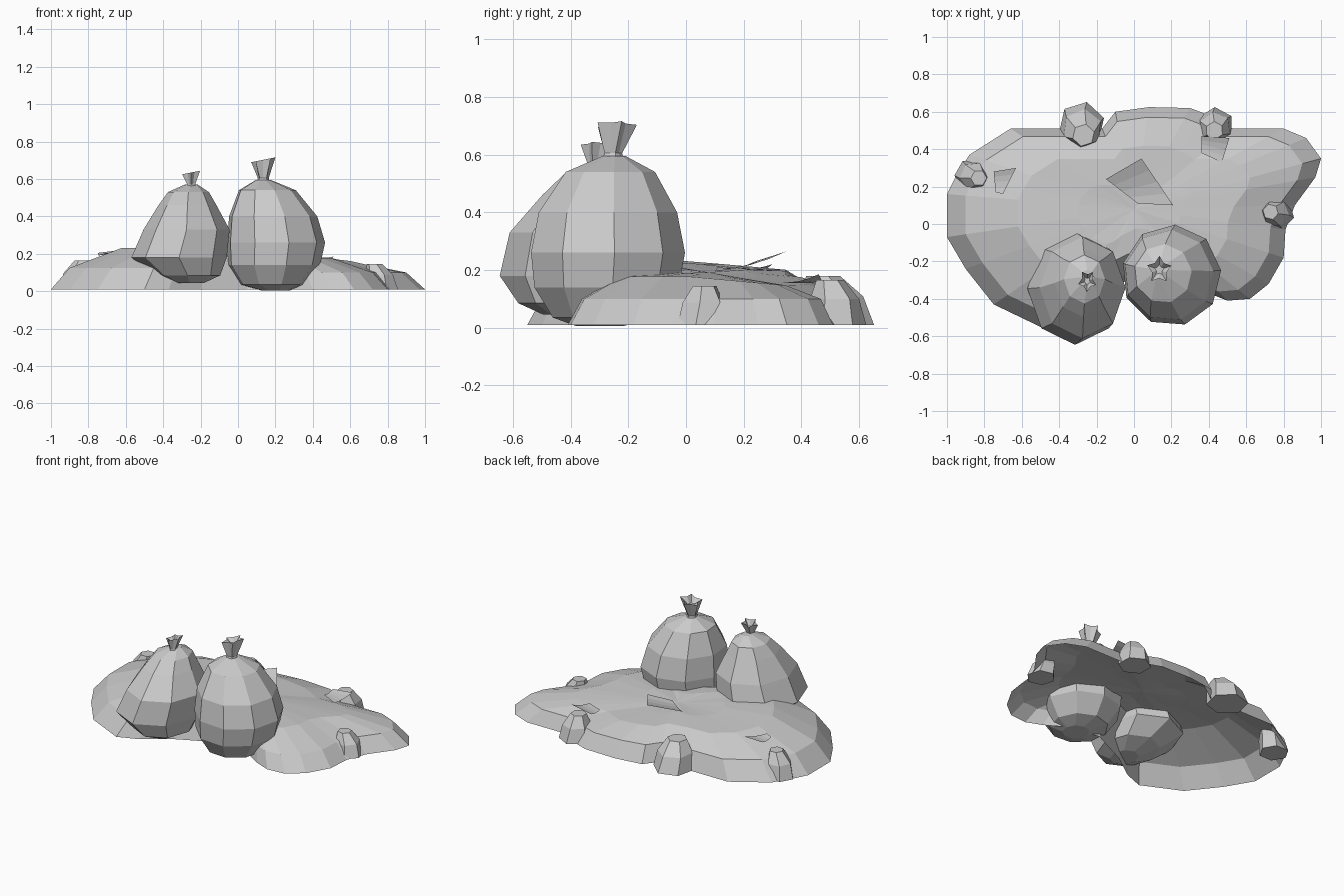
import bpy, bmesh, math
from mathutils import Vector

if "Cube" in bpy.data.objects:
    bpy.data.objects.remove(bpy.data.objects["Cube"])


def make(name, bm):
    me = bpy.data.meshes.new(name)
    bm.to_mesh(me)
    bm.free()
    ob = bpy.data.objects.new(name, me)
    bpy.context.collection.objects.link(ob)
    return ob


def loft(name, rings, cap_start=False, cap_end=False, tip=None):
    """Skin a stack of equal-length closed loops."""
    bm = bmesh.new()
    loops = [[bm.verts.new(p) for p in r] for r in rings]
    n = len(rings[0])
    for a, b in zip(loops, loops[1:]):
        for i in range(n):
            j = (i + 1) % n
            bm.faces.new((a[i], a[j], b[j], b[i]))
    if cap_start:
        bm.faces.new(loops[0][::-1])
    if cap_end:
        bm.faces.new(loops[-1])
    if tip:
        t = bm.verts.new(tip)
        for i in range(n):
            bm.faces.new((loops[-1][i], loops[-1][(i + 1) % n], t))
    return make(name, bm)


def ring(cx, cy, z, r, n, phase=0.0, sy=1.0, star=1.0, tilt=0.0):
    pts = []
    for i in range(n):
        a = phase + 2 * math.pi * i / n
        k = r * (star if i % 2 else 1)
        x, y = k * math.cos(a), k * sy * math.sin(a)
        pts.append(Vector((cx + x, cy + y, z + tilt * x)))
    return pts


# Dirt mound: open-bottomed shell from a lumpy outline, counter-clockwise
outline = [(-1.0, -.07), (-.9, -.24), (-.75, -.43), (-.5, -.55), (-.37, -.5),
           (-.2, -.38), (.05, -.26), (.25, -.28), (.4, -.37), (.5, -.41),
           (.62, -.40), (.72, -.32), (.8, -.18), (.81, -.03), (.86, .1),
           (.97, .25), (1.0, .35), (.92, .46), (.8, .51), (.53, .51),
           (.38, .59), (.30, .62), (.08, .625), (-.1, .6), (-.17, .51),
           (-.42, .51), (-.66, .51), (-.88, .37), (-.95, .26), (-1.0, .16)]


def mound_ring(s, z_right, z_left, fall=0.0):
    """Scaled outline; the left is higher and the top falls away to the back."""
    pts = []
    for x, y in outline:
        t = min(1, max(0, .5 - x))
        py = .08 + (y - .08) * s
        z = z_right + (z_left - z_right) * t - fall * max(0, py)
        pts.append(Vector((x * s, py, z)))
    return pts


loft("dirt_mound", [mound_ring(1, .01, .01), mound_ring(.9, .1, .125),
                    mound_ring(.62, .178, .232, .09), mound_ring(.3, .19, .225, .1)],
     tip=(0, .08, .192))


# Rubbish bags: (z, centre x, centre y, radius) rings from base to neck
def bag(name, rings, n, phase, sy):
    loft(name, [ring(x, y, z, r, n, phase, sy) for z, x, y, r in rings], True, True)


bag("right_bag", [(.005, .2, -.30, .08), (.035, .185, -.29, .175), (.14, .19, -.28, .25),
                  (.26, .2, -.275, .267), (.40, .185, -.275, .24), (.54, .155, -.265, .155),
                  (.595, .135, -.25, .04)], 9, .1, 1.02)
bag("left_bag", [(.045, -.26, -.4, .08), (.085, -.27, -.375, .175), (.18, -.315, -.345, .255),
                 (.33, -.275, -.34, .23), (.46, -.27, -.315, .155), (.53, -.265, -.295, .11),
                 (.57, -.25, -.285, .035)], 8, 0, 1.18)


# Gathered tops: flared pleated cones with a sunken middle
def knot(name, x, y, z, h, r, sy, phase):
    loft(name, [ring(x, y, z - .02, r * .55, 10, phase, sy),
                ring(x, y, z + .01, r * .45, 10, phase, sy, .8),
                ring(x, y + .01, z + h, r, 10, phase, sy, .6, .2),
                ring(x, y + .01, z + h - .03, r * .4, 10, phase, sy, .6)],
         True, True)


knot("right_bag_knot", .135, -.255, .595, .108, .068, 1.1, .3)
knot("left_bag_knot", -.25, -.315, .56, .075, .05, 1.2, .9)

# Rocks round the rim, leaning inward: x, y, radius, height, lean x, lean y
rocks = [(-.28, .53, .125, .18, .01, -.055), (.435, .525, .1, .165, -.005, -.025),
         (.77, .055, .088, .145, -.04, .01), (-.87, .26, .09, .165, .04, -.015)]
for i, (x, y, r, h, lx, ly) in enumerate(rocks):
    ph = 1.3 * i + .3
    loft(f"rock_{i + 1}", [ring(x, y, .01, r, 6, ph),
                           ring(x + lx * .4, y + ly * .4, h * .6, r * .86, 6, ph + .1),
                           ring(x + lx, y + ly, h, r * .48, 6, ph)], True, True)


# Loose scraps: curled sheets spanned between two edges
def scrap(name, a0, a1, b0, b1, sag, steps=4):
    bm = bmesh.new()
    rows = []
    for i in range(steps + 1):
        t = i / steps
        d = Vector((0, 0, -sag * 4 * t * (1 - t)))
        rows.append([bm.verts.new(Vector(p).lerp(Vector(q), t) + d)
                     for p, q in ((a0, b0), (a1, b1))])
    for p, q in zip(rows, rows[1:]):
        bm.faces.new((p[0], p[1], q[1], q[0]))
    make(name, bm)


scrap("large_scrap", (.02, .11, .21), (.21, .10, .195), (-.15, .24, .23), (.04, .35, .265), .012)
scrap("left_scrap", (-.70, .16, .205), (-.74, .17, .195), (-.63, .30, .22), (-.75, .28, .205), .008)
scrap("right_scrap", (.47, .33, .155), (.36, .38, .16), (.51, .46, .185), (.36, .47, .165), .008)
